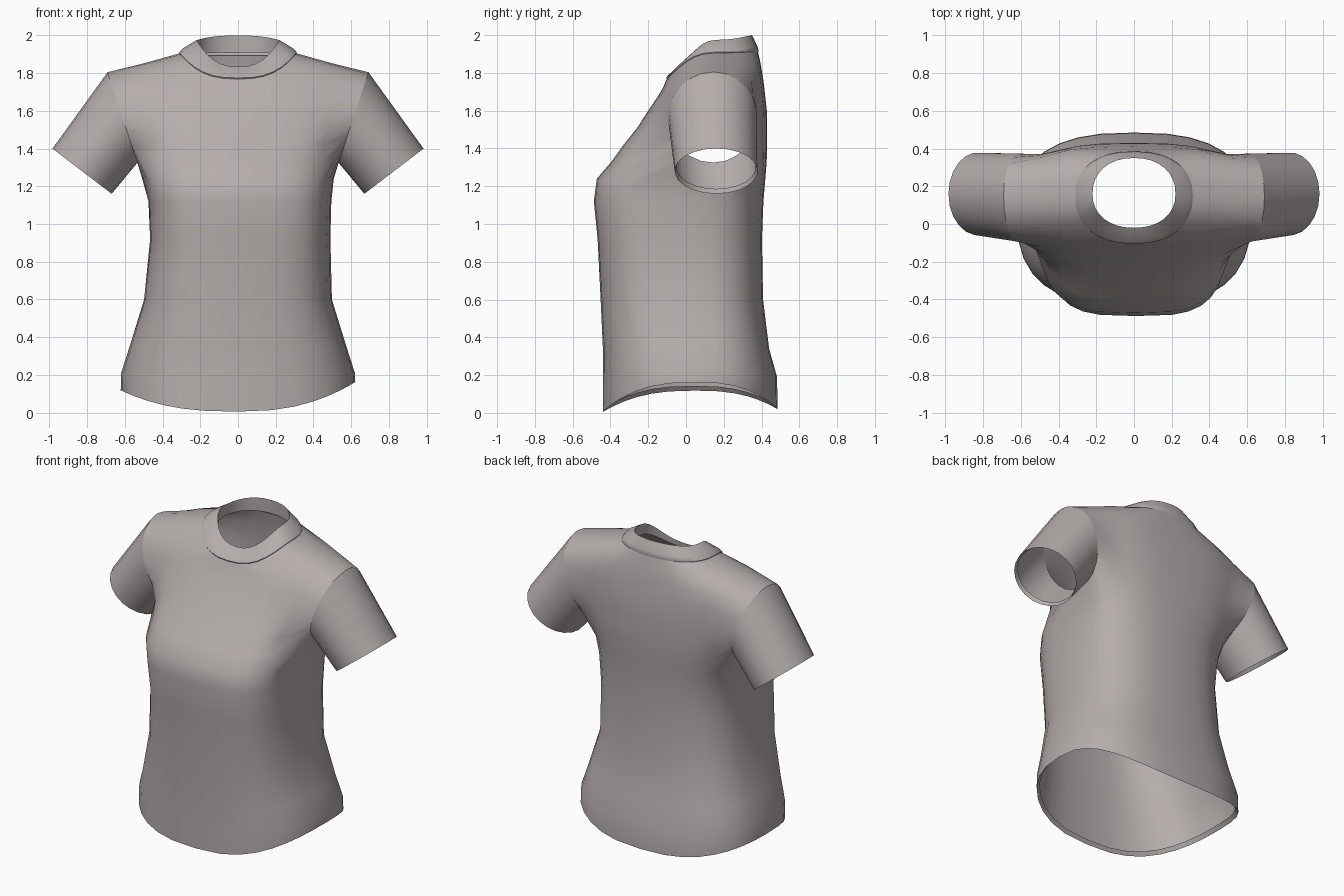
import bpy, bmesh, math
from mathutils import Vector

if "Cube" in bpy.data.objects:
    bpy.data.objects.remove(bpy.data.objects["Cube"])

N = 32            # points around the torso
HOLE = 22         # points around each armhole
LOW, HIGH = 7, 12 # torso rows bounding the armholes

fabric = bpy.data.materials.new("warm grey fabric")
fabric.diffuse_color = (0.46, 0.42, 0.41, 1)
fabric.use_nodes = True
fabric.node_tree.nodes["Principled BSDF"].inputs["Base Color"].default_value = fabric.diffuse_color


def ring(w, yf, yb, zf, zs, zb, n=2.7, cy=0.15, p=2.5, nb=None, dx=0, tilt=0):
    """Closed rounded section: half width, front/back y, front/side/back z."""
    pts = []
    for i in range(N):
        a = 2 * math.pi * i / N
        s, c = math.sin(a), math.cos(a)
        e = 2 / (n if c > 0 else nb or n)
        u = math.copysign(abs(s) ** e, s)
        v = math.copysign(abs(c) ** e, c)
        d, z = (cy - yf, zf) if c > 0 else (yb - cy, zb)
        z += (zs - z) * abs(u) ** p + tilt * u * abs(u)
        pts.append(Vector((w * u + dx, cy - d * v, z)))
    return pts


def armhole(i):
    """Point on the right armhole, starting at the top and going to the back."""
    t = 2 * math.pi * i / HOLE
    s = math.sin(t)
    z = 1.565 + 0.24 * math.cos(t)
    return Vector((0.535 + (z - 1.33) * 0.33, 0.145 + (0.23 if s > 0 else 0.24) * s, z))


def loft(name, rings, skip=lambda r, c: False):
    bm = bmesh.new()
    rows = [[bm.verts.new(p) for p in pts] for pts in rings]
    m = len(rows[0])
    for r in range(len(rows) - 1):
        for c in range(m):
            if not skip(r, c):
                d = (c + 1) % m
                bm.faces.new((rows[r][c], rows[r][d], rows[r + 1][d], rows[r + 1][c]))
    bmesh.ops.delete(bm, geom=[v for v in bm.verts if not v.link_faces], context='VERTS')
    mesh = bpy.data.meshes.new(name)
    bm.to_mesh(mesh)
    bm.free()
    mesh.materials.append(fabric)
    ob = bpy.data.objects.new(name, mesh)
    bpy.context.collection.objects.link(ob)
    bpy.ops.object.select_all(action='DESELECT')
    ob.select_set(True)
    bpy.context.view_layer.objects.active = ob
    bpy.ops.object.shade_smooth_by_angle(angle=math.radians(50))
    return ob


# Torso sections from hem to neckline
torso = [
    ring(.622, -.44, .485, .005, .14, .02, 2.6, .05, tilt=.022),
    ring(.62, -.44, .482, .19, .21, .19, 2.6, .05),
    ring(.575, -.44, .44, .34, .35, .34, 2.7, .04),
    ring(.498, -.452, .408, .60, .60, .60, 3.0, .03, nb=2.7),
    ring(.478, -.468, .402, .92, .92, .92, 3.3, .03, nb=2.7, dx=.012),
    ring(.485, -.488, .41, 1.12, 1.12, 1.12, 3.5, .06, nb=2.7, dx=.01),
    ring(.508, -.472, .42, 1.24, 1.24, 1.24, 3.4, .10, nb=2.7),
    ring(.54, -.395, .427, 1.33, 1.33, 1.33, 3.1, nb=2.7),
    ring(.57, -.33, .43, 1.42, 1.42, 1.42, 2.9, nb=2.7),
    ring(.60, -.258, .43, 1.51, 1.51, 1.51),
    ring(.63, -.20, .428, 1.60, 1.60, 1.60),
    ring(.655, -.152, .42, 1.67, 1.69, 1.67),
    ring(.69, -.12, .41, 1.725, 1.805, 1.76, 2.7, .145, 5),
    ring(.50, -.11, .395, 1.75, 1.852, 1.85, 2.5, .15, 3),
    ring(.31, -.10, .38, 1.772, 1.905, 1.915, 2.3, .15, 2.8),
]

# Shape the grid around each armhole to a clean oval
loop = ([(HIGH, c) for c in range(8, 11)] + [(r, 11) for r in range(HIGH, LOW, -1)]
        + [(LOW, c) for c in range(11, 5, -1)] + [(r, 5) for r in range(LOW, HIGH)]
        + [(HIGH, c) for c in range(5, 8)])
for i, (r, c) in enumerate(loop):
    p = armhole(i)
    torso[r][c] = p
    torso[r][-c % N] = Vector((-p.x, p.y, p.z))

# Relax the cloth next to the armholes
for step in range(2):
    old = [[p.copy() for p in row] for row in torso]
    for r in range(LOW, HIGH + 2):
        for c in (3, 4, 12, 13, 19, 20, 28, 29):
            avg = (old[r - 1][c] + old[r + 1][c] + old[r][c - 1] + old[r][c + 1]) / 4
            torso[r][c] = old[r][c].lerp(avg, .4)

# Folded hem inside the bottom edge
lip = [Vector((p.x * .97, p.y * .97, p.z + .025)) for p in torso[0]]
skip = lambda r, c: LOW < r <= HIGH and (5 <= c < 11 or 21 <= c < 27)
loft("shirt_body", [lip] + torso, skip)

# Ribbed collar: raised outer edge, flat band and inner fold
loft("collar", [
    ring(.305, -.095, .375, 1.757, 1.89, 1.895, 2.3, .15, 2.8),
    ring(.312, -.105, .385, 1.775, 1.91, 1.915, 2.3, .15, 2.8),
    ring(.295, -.088, .378, 1.795, 1.93, 1.94, 2.3, .15, 2.8),
    ring(.22, -.02, .35, 1.835, 1.975, 2.0, 2.2, .16, 2.6),
    ring(.225, -.025, .352, 1.80, 1.90, 1.91, 2.2, .16, 2.6),
])

# Sleeves run from the armholes to tilted oval cuffs
cuff_centre = Vector((.827, .16, 1.28))
for name, side in (("right_sleeve", 1), ("left_sleeve", -1)):
    start = [armhole(i) for i in range(HOLE)]
    cuff = []
    for i in range(HOLE):
        t = 2 * math.pi * i / HOLE
        cuff.append(cuff_centre + Vector((.157, 0, .12)) * math.cos(t)
                    + Vector((0, .22, 0)) * math.sin(t))
    rings = [[a.lerp(b, k / 4) for a, b in zip(start, cuff)] for k in range(5)]
    rings.append([cuff_centre.lerp(p, .95) + Vector((-.015, 0, .02)) for p in cuff])
    if side < 0:
        rings = [[Vector((-p.x, p.y, p.z)) for p in pts] for pts in rings]
    sleeve = loft(name, rings)
    # Face the cloth outward on both sides
    if side > 0:
        sleeve.data.flip_normals()
